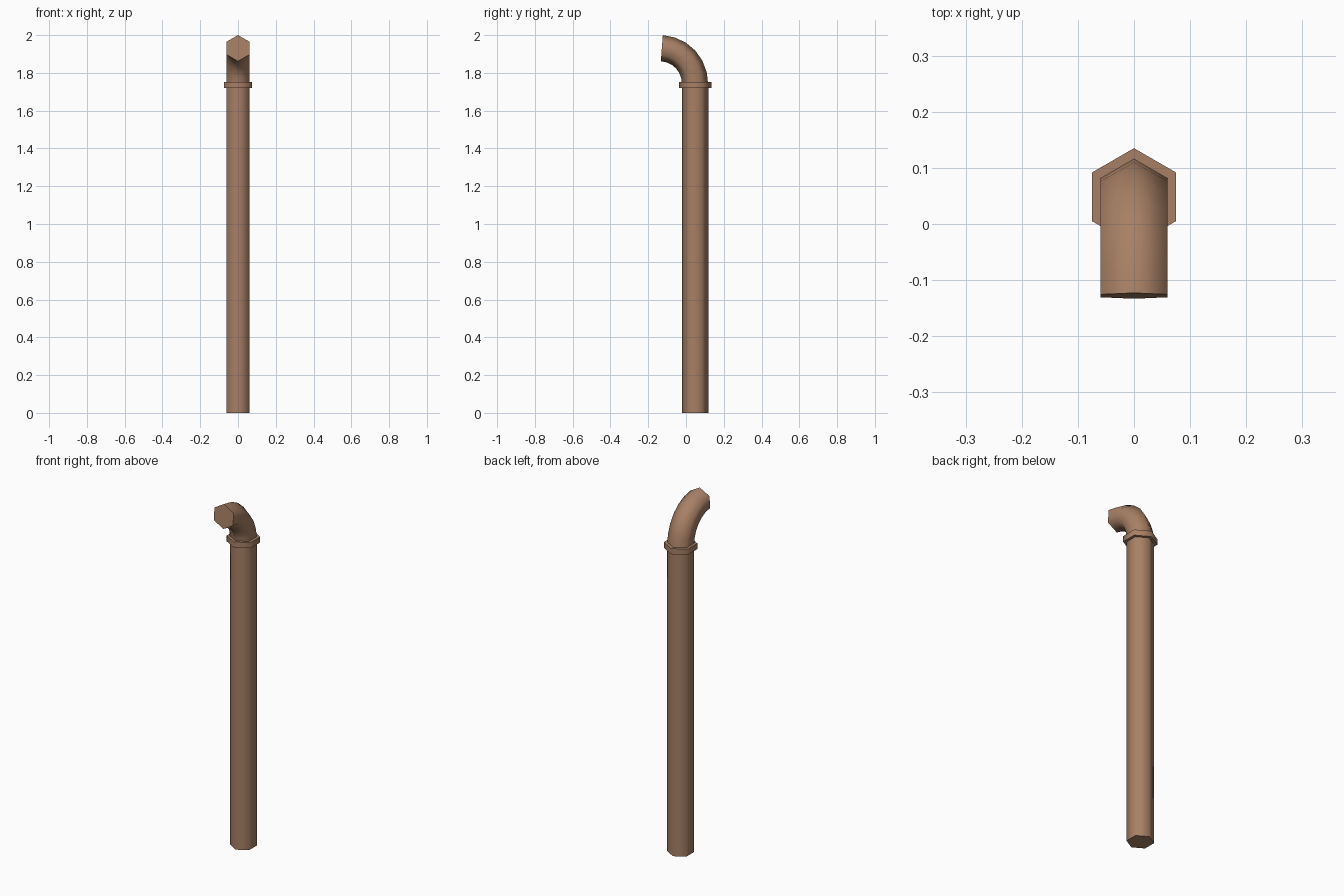
import bpy, bmesh, math
from mathutils import Vector

if "Cube" in bpy.data.objects:
    bpy.data.objects.remove(bpy.data.objects["Cube"])

brown = bpy.data.materials.new("pipe brown")
brown.diffuse_color = (0.39, 0.215, 0.13, 1)
brown.use_nodes = True
brown.node_tree.nodes["Principled BSDF"].inputs["Base Color"].default_value = brown.diffuse_color

SIDES, R, AXIS_Y = 6, 0.0693, 0.0485


def tube(name, stations):
    """Capped six-sided tube through (centre, tangent, radius) stations in the YZ plane."""
    bm = bmesh.new()
    rings = []
    for c, t, r in stations:
        side = Vector((1, 0, 0))
        out = t.normalized().cross(side)
        rings.append([bm.verts.new(c + r * (math.cos(a) * out + math.sin(a) * side))
                      for a in (2 * math.pi * i / SIDES for i in range(SIDES))])
    for a, b in zip(rings, rings[1:]):
        for i in range(SIDES):
            j = (i + 1) % SIDES
            bm.faces.new((a[i], a[j], b[j], b[i]))
    bm.faces.new(rings[0])
    bm.faces.new(rings[-1])
    bmesh.ops.recalc_face_normals(bm, faces=bm.faces[:])
    me = bpy.data.meshes.new(name)
    bm.to_mesh(me)
    bm.free()
    me.materials.append(brown)
    ob = bpy.data.objects.new(name, me)
    bpy.context.collection.objects.link(ob)
    bpy.ops.object.select_all(action='DESELECT')
    ob.select_set(True)
    bpy.context.view_layer.objects.active = ob
    bpy.ops.object.shade_smooth_by_angle(angle=math.radians(65))
    return ob


def upright(z, r):
    return (Vector((0, AXIS_Y, z)), Vector((0, 0, 1)), r)


# Straight shaft and the collar around its top
tube("shaft", [upright(0, R), upright(1.735, R)])
tube("collar", [upright(1.72, 0.0866), upright(1.752, 0.0866)])

# Elbow swept along a Bezier path, opening towards the front
p0, p1, p2, p3 = (Vector((0, y, z)) for y, z in
                  ((AXIS_Y, 1.735), (AXIS_Y, 1.845), (-0.028, 1.9235), (-0.128, 1.931)))
STEPS = 6
path = []
for k in range(STEPS + 1):
    t = k / STEPS
    u = 1 - t
    pos = u**3 * p0 + 3 * u * u * t * p1 + 3 * u * t * t * p2 + t**3 * p3
    tan = u * u * (p1 - p0) + 2 * u * t * (p2 - p1) + t * t * (p3 - p2)
    path.append((pos, tan, R))
tube("elbow", path)
